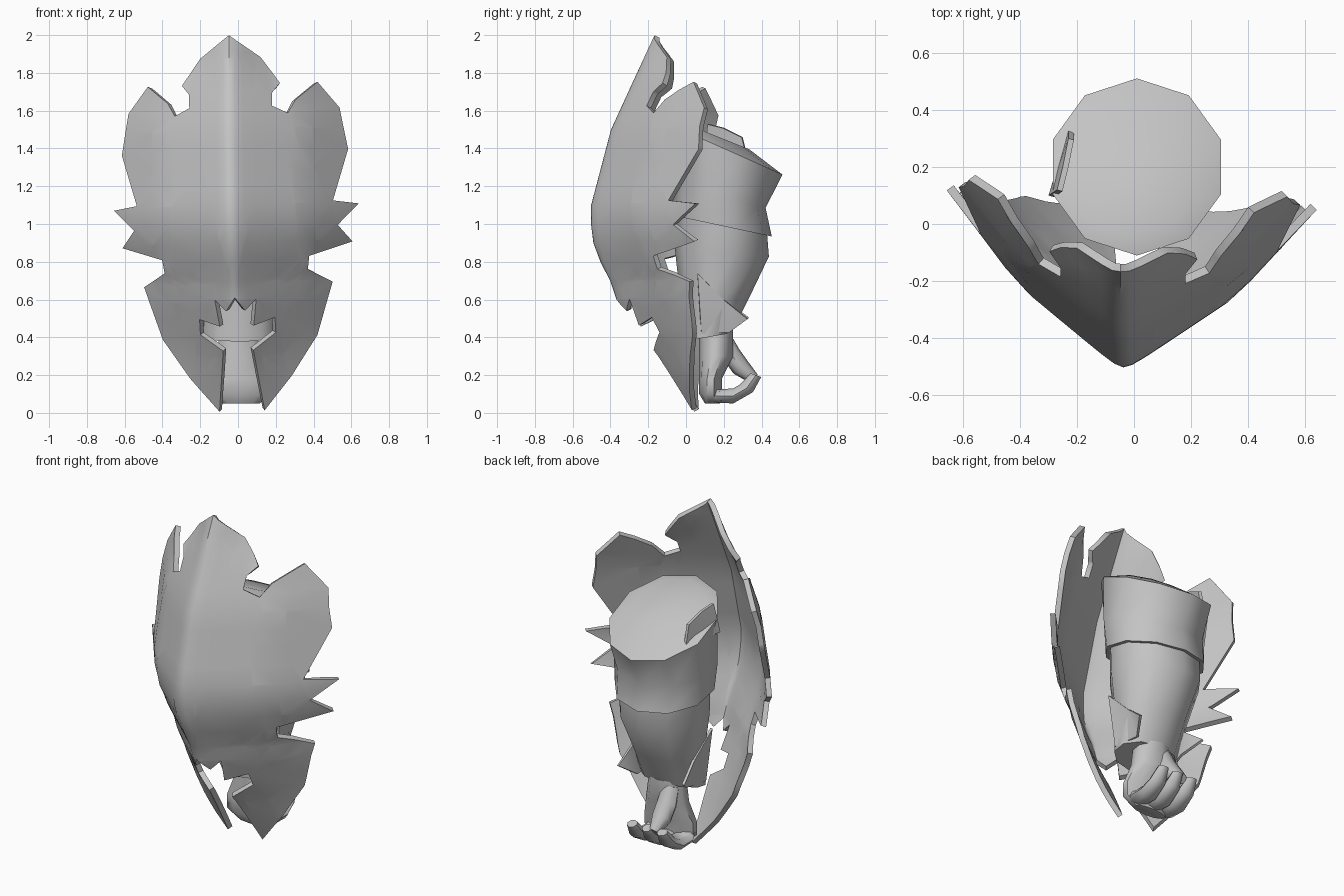
import bpy
import bmesh
from math import sin, cos, pi, radians, sqrt
from mathutils import Matrix, Vector

default_cube = bpy.data.objects.get("Cube")
if default_cube:
    bpy.data.objects.remove(default_cube, do_unlink=True)

grey = bpy.data.materials.new("plain grey")
grey.use_nodes = True
grey_value = (0.55, 0.55, 0.55, 1)
grey.diffuse_color = grey_value
grey.node_tree.nodes["Principled BSDF"].inputs["Base Color"].default_value = grey_value


def make_object(name, bm, mirror=False, thickness=0.0, angle=40):
    """Turn a bmesh into a finished object with its modifiers applied."""
    mesh = bpy.data.meshes.new(name)
    bm.to_mesh(mesh)
    bm.free()
    mesh.materials.append(grey)
    obj = bpy.data.objects.new(name, mesh)
    bpy.context.collection.objects.link(obj)
    if mirror:
        obj.modifiers.new("mirror", "MIRROR").use_clip = True
    if thickness:
        solid = obj.modifiers.new("thickness", "SOLIDIFY")
        solid.thickness = thickness
        solid.offset = -1
    bpy.ops.object.select_all(action="DESELECT")
    obj.select_set(True)
    bpy.context.view_layer.objects.active = obj
    if mirror or thickness:
        bpy.ops.object.convert(target="MESH")
    bpy.ops.object.shade_smooth_by_angle(angle=radians(angle))
    return obj


def interpolate(table, z):
    """Read a value from a table of (height, value) pairs."""
    for (z_low, low), (z_high, high) in zip(table, table[1:]):
        if z <= z_high:
            part = max(0, (z - z_low) / (z_high - z_low))
            return low + (high - low) * part
    return table[-1][1]


def flat_sheet(points):
    """Fill an outline of any shape with triangles."""
    bm = bmesh.new()
    bm.faces.new([bm.verts.new(point) for point in points])
    bm.normal_update()
    bmesh.ops.triangulate(bm, faces=bm.faces)
    return bm


def loft(name, rings, x=0.0, sides=10, angle=50):
    """Skin elliptical rings (y, z, half width, half depth, pitch)."""
    bm = bmesh.new()
    loops = []
    for y, z, half_width, half_depth, pitch in rings:
        turn = Matrix.Rotation(radians(pitch), 3, "X")
        loop = []
        for i in range(sides):
            a = 2 * pi * i / sides
            offset = turn @ Vector((half_width * sin(a), half_depth * cos(a), 0))
            loop.append(bm.verts.new(Vector((x, y, z)) + offset))
        loops.append(loop)
    for lower, upper in zip(loops, loops[1:]):
        for i in range(sides):
            j = (i + 1) % sides
            bm.faces.new((lower[i], lower[j], upper[j], upper[i]))
    bm.faces.new(loops[0])
    bm.faces.new(loops[-1])
    bmesh.ops.recalc_face_normals(bm, faces=bm.faces)
    return make_object(name, bm, angle=angle)


# Shield: half outline with notches, side spikes and the lower slot
outline = [
    (0, 2), (.16, 1.88), (.26, 1.74), (.22, 1.69), (.22, 1.62), (.3, 1.58),
    (.34, 1.65), (.45, 1.74), (.56, 1.6), (.6, 1.38), (.52, 1.11),
    (.65, 1.09), (.54, .98), (.61, .89), (.39, .82), (.38, .75), (.5, .68),
    (.41, .4), (.27, .19), (.12, .01), (.08, .33), (.2, .42), (.2, .5),
    (.09, .46), (.11, .6), (.05, .54), (0, .61),
]
# Depth of the central ridge and sweep of the flanks by height
ridge = [(0, 0), (.3, -.19), (.45, -.3), (.6, -.37), (.72, -.41), (.76, -.44),
         (.92, -.5), (1.08, -.51), (1.5, -.4), (1.85, -.24), (2, -.17)]
sweep = [(0, .45), (.3, .72), (.45, .86), (.7, .85), (.85, .83), (1, .75),
         (1.6, .74), (1.74, .75), (1.85, .95)]
rounding = 0.025
bend_start, bend = 0.38, 0.45

bm = flat_sheet([(x, 0, z) for x, z in outline])


def cut(position, normal):
    bmesh.ops.bisect_plane(bm, geom=bm.verts[:] + bm.edges[:] + bm.faces[:],
                           plane_co=position, plane_no=normal, dist=0.001)


for x in (.03, .07, .13, .23, .33, .43, .53):
    cut((x, 0, 0), (1, 0, 0))
for step in range(1, 20):
    cut((0, 0, step / 10), (0, 0, 1))
for vert in bm.verts:
    x, z = vert.co.x, vert.co.z
    reach = sqrt(x * x + rounding * rounding) - rounding
    fold = bend * max(0, x - bend_start) * min(1, z)
    vert.co.y = interpolate(ridge, z) + interpolate(sweep, z) * reach + fold
bmesh.ops.recalc_face_normals(bm, faces=bm.faces)
if sum(face.normal.y for face in bm.faces) > 0:
    bmesh.ops.reverse_faces(bm, faces=bm.faces)
shield = make_object("shield", bm, mirror=True, thickness=0.03)
shield.rotation_euler = (0, radians(-1.7), radians(-3))
shield.location.x = 0.02

# Sleeve with a sloping domed top, then the narrower cuff below
loft("upper_sleeve", [
    (.15, 1.47, .2, .2, -22), (.2, 1.4, .31, .34, -24),
    (.18, 1.15, .31, .25, -15), (.19, .99, .29, .27, -12),
], x=0.01, angle=60)
loft("lower_sleeve", [
    (.19, 1.05, .27, .24, -12), (.19, .85, .26, .25, -5),
    (.15, .6, .21, .18, 0), (.11, .4, .2, .13, 10),
], x=0.01)

# Raised lip on the right of the elbow
lip = [(-.3, .1, 1.36), (-.27, .12, 1.53), (-.25, .2, 1.51),
       (-.23, .3, 1.46), (-.23, .33, 1.34)]
make_object("elbow_lip", flat_sheet(lip), thickness=0.02)

# Pointed cuff flaps on both sides
for side, name in ((1, "left_cuff_flap"), (-1, "right_cuff_flap")):
    corners = [(.22, .06, .74), (.2, .2, .6), (.22, .33, .5),
               (.16, .23, .43), (.19, .08, .42)]
    bm = flat_sheet([(side * x, y, z) for x, y, z in corners])
    make_object(name, bm, thickness=0.015)

# Hand: palm, curled fingers and thumb
loft("palm", [
    (.16, .44, .11, .09, 0), (.16, .3, .13, .09, 0),
    (.13, .18, .17, .06, 0), (.13, .1, .17, .06, 0), (.14, .05, .11, .04, 0),
], x=0.01)
for number in range(3):
    loft("finger_" + "abc"[number], [
        (.12, .14, .05, .03, -170), (.16, .09, .06, .04, -120),
        (.25, .09, .06, .04, -90), (.32, .13, .05, .04, -30),
        (.37, .2, .03, .03, -20),
    ], x=number * 0.1 - 0.1, sides=8)
loft("thumb", [
    (.2, .4, .05, .04, -160), (.24, .31, .06, .05, -150),
    (.29, .24, .06, .05, -140), (.36, .18, .03, .03, -130),
], x=-0.04, sides=8)
